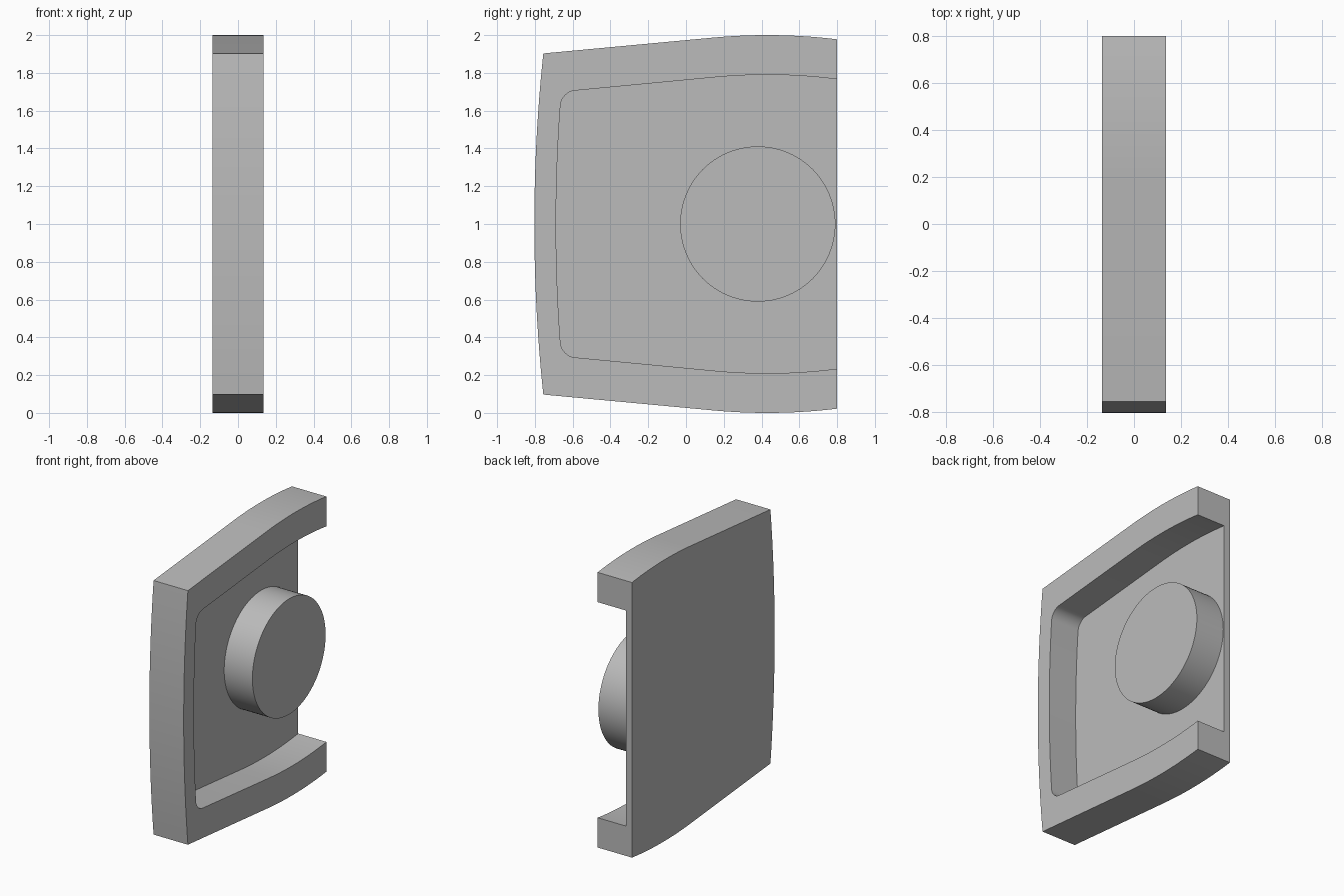
import bpy
import bmesh
import math
from mathutils import Vector

HALF = 0.135          # half thickness of the whole part
FLOOR = -0.087        # inner face of the thin plate
MID = 1.0             # height of the mirror line

if "Cube" in bpy.data.objects:
    bpy.data.objects.remove(bpy.data.objects["Cube"])

grey = bpy.data.materials.new("plain_grey")
grey.use_nodes = True
colour = (0.5, 0.5, 0.5, 1)
grey.diffuse_color = colour
grey.node_tree.nodes["Principled BSDF"].inputs["Base Color"].default_value = colour


def extrude_outline(name, points, x0, x1):
    """Solid from a (y, z) outline, extruded along x."""
    bm = bmesh.new()
    face = bm.faces.new([bm.verts.new((x0, y, z)) for y, z in points])
    grown = bmesh.ops.extrude_face_region(bm, geom=[face])
    moved = [v for v in grown["geom"] if isinstance(v, bmesh.types.BMVert)]
    bmesh.ops.translate(bm, verts=moved, vec=(x1 - x0, 0, 0))
    bmesh.ops.recalc_face_normals(bm, faces=bm.faces)
    mesh = bpy.data.meshes.new(name)
    bm.to_mesh(mesh)
    bm.free()
    mesh.materials.append(grey)
    obj = bpy.data.objects.new(name, mesh)
    bpy.context.collection.objects.link(obj)
    return obj


def crown(start, end, peak, radius, steps=14):
    """Shallow arc with its highest point at y = 0.43."""
    ys = [start + (end - start) * i / steps for i in range(steps + 1)]
    return [(y, peak - radius + math.sqrt(radius**2 - (y - 0.43)**2)) for y in ys]


def bow(front, radius, top, steps=12):
    """Upper half of the bowed front edge, from just above the middle to top."""
    zs = [top * i / steps for i in range(1, steps + 1)]
    return [(front + radius - math.sqrt(radius**2 - z**2), MID + z) for z in zs]


def fillet(a, corner, b, steps=8):
    """Rounded corner between a and b, end points left out."""
    a, corner, b = Vector(a), Vector(corner), Vector(b)
    out = []
    for i in range(1, steps):
        t = i / steps
        w = (1 - t)**2, 2 * t * (1 - t) * math.sqrt(0.5), t * t
        out.append(tuple((a * w[0] + corner * w[1] + b * w[2]) / sum(w)))
    return out


def mirrored(upper):
    """Close an upper half outline with its reflection below the mirror line."""
    return upper + [(y, 2 * MID - z) for y, z in reversed(upper)]


def smooth(obj):
    bpy.ops.object.select_all(action="DESELECT")
    obj.select_set(True)
    bpy.context.view_layer.objects.active = obj
    bpy.ops.object.shade_smooth_by_angle(angle=math.radians(30))


# Body: bowed front edge, crowned top and bottom, straight back
outer = bow(-0.803, 8.6, 0.903) + crown(0.14, 0.8, 2.0, 3.1)
body = extrude_outline("body", mirrored(outer), -HALF, HALF)

# Recess: open at the back, rounded at the front corners
side = bow(-0.688, 8.5, 0.63)
shoulder = (-0.59, 1.706)
inner = side + fillet(side[-1], (-0.659, 1.7), shoulder) + [shoulder]
inner += crown(0.16, 0.9, 1.79, 2.9)
cutter = extrude_outline("recess_cutter", mirrored(inner), FLOOR, HALF + 0.1)
cutter.hide_render = True

cut = body.modifiers.new("recess", "BOOLEAN")
cut.operation = "DIFFERENCE"
cut.solver = "EXACT"
cut.object = cutter
bpy.context.view_layer.objects.active = body
bpy.ops.object.modifier_apply(modifier=cut.name)
bpy.data.objects.remove(cutter)
smooth(body)

# Round boss standing on the recess floor
ring = [(0.38 + 0.411 * math.cos(math.tau * i / 96),
         MID + 0.411 * math.sin(math.tau * i / 96)) for i in range(96)]
boss = extrude_outline("round_boss", ring, FLOOR - 0.01, HALF)
smooth(boss)
